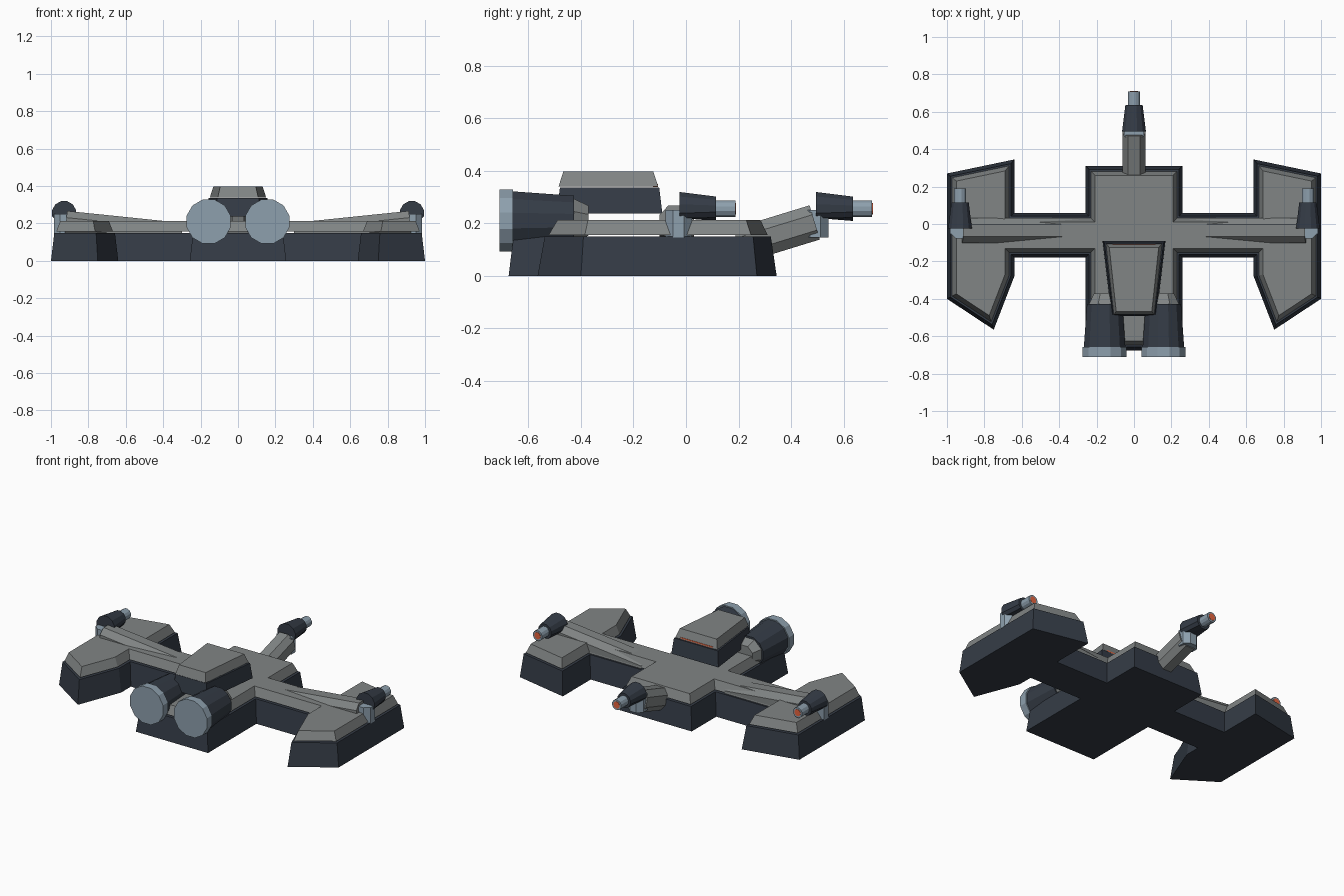
import bpy, bmesh
from math import cos, sin, pi
from mathutils import Vector

if "Cube" in bpy.data.objects:
    bpy.data.objects.remove(bpy.data.objects["Cube"])


def material(name, rgb):
    m = bpy.data.materials.new(name)
    m.diffuse_color = (*rgb, 1)
    m.use_nodes = True
    m.node_tree.nodes["Principled BSDF"].inputs["Base Color"].default_value = m.diffuse_color
    return m


DARK = material("dark_armour", (0.035, 0.045, 0.062))
GREY = material("grey_plate", (0.22, 0.235, 0.235))
STEEL = material("blue_steel", (0.27, 0.35, 0.42))
GLOW = material("orange_glow", (0.8, 0.13, 0.05))


def loft(name, rings, mat):
    """Skin a row of equal-length point rings and cap both ends."""
    bm = bmesh.new()
    vs = [[bm.verts.new(p) for p in r] for r in rings]
    n = len(vs[0])
    for a, b in zip(vs, vs[1:]):
        for i in range(n):
            j = (i + 1) % n
            bm.faces.new((a[i], a[j], b[j], b[i]))
    bm.faces.new(vs[0][::-1])
    bm.faces.new(vs[-1])
    bmesh.ops.recalc_face_normals(bm, faces=bm.faces)
    me = bpy.data.meshes.new(name)
    bm.to_mesh(me)
    bm.free()
    me.materials.append(mat)
    ob = bpy.data.objects.new(name, me)
    bpy.context.collection.objects.link(ob)
    return ob


def inset(poly, d):
    """Move every edge of a clockwise outline inward by d."""
    out = []
    for i, p in enumerate(poly):
        p = Vector(p)
        e1 = (p - Vector(poly[i - 1])).normalized()
        e2 = (Vector(poly[(i + 1) % len(poly)]) - p).normalized()
        n1, n2 = Vector((e1.y, -e1.x)), Vector((e2.y, -e2.x))
        out.append(p + (n1 + n2) * d / (1 + n1.dot(n2)))
    return out


def level(poly, z):
    return [(p[0], p[1], z) for p in poly]


def ring(x, y, z, r, n, floor=-1):
    """Circle facing y, optionally flattened underneath."""
    return [(x + r * cos(2 * pi * (i + .5) / n), y,
             max(floor, z + r * sin(2 * pi * (i + .5) / n))) for i in range(n)]


def arm_ring(centre, side, up, a, b):
    """Bevelled rectangular section, half sizes a and b."""
    c = Vector(centre)
    pts = [(1, .45), (.5, 1), (-.5, 1), (-1, .45), (-1, -.45), (-.5, -1), (.5, -1), (1, -.45)]
    return [c + Vector(side) * u * a + Vector(up) * v * b for u, v in pts]


# Hull: dark sloped base with a bevelled grey plate on top
half = [(.258, .31), (.258, .06), (.64, .06), (.64, .345), (1, .27), (1, -.40),
        (.75, -.565), (.64, -.28), (.64, -.18), (.258, -.18), (.258, -.675)]
outline = half + [(-x, y) for x, y in reversed(half)]
loft("hull_base", [level(outline, 0), level(inset(outline, .018), .15)], DARK)
loft("hull_top_plate", [level(inset(outline, .028), .156),
                        level(inset(outline, .05), .212)], GREY)


# Cockpit: floating tapered cabin, roof and visor strip
def trapezoid(front_w, front_y, back_w, back_y, z):
    return level([(front_w, front_y), (back_w, back_y), (-back_w, back_y), (-front_w, front_y)], z)


loft("cabin", [trapezoid(.168, -.09, .12, -.492, .237),
               trapezoid(.158, -.102, .112, -.48, .336)], DARK)
loft("cabin_roof", [trapezoid(.15, -.106, .108, -.485, .340),
                    trapezoid(.132, -.125, .095, -.467, .397)], GREY)
loft("visor_strip", [trapezoid(.115, -.107, .115, -.125, .338),
                     trapezoid(.115, -.107, .115, -.125, .350)], GLOW)

# Twin engines
for s, tag in ((-1, "left"), (1, "right")):
    x, z = s * .157, .21
    loft("engine_nozzle_" + tag, [ring(x, -.71, z, .122, 12), ring(x, -.658, z, .122, 12)], STEEL)
    loft("engine_body_" + tag, [ring(x, -.658, z, .115, 12), ring(x, -.427, z, .098, 12)], DARK)
    loft("engine_intake_" + tag, [ring(x, -.427, z, .09, 8), ring(x, -.372, z, .062, 8)], GREY)

# Support arms: one rising from the nose, one along each wing
nose_up = Vector((0, -.29, .957))
loft("nose_arm", [arm_ring((0, .20, .114), (1, 0, 0), nose_up, .062, .068),
                  arm_ring((0, .49, .203), (1, 0, 0), nose_up, .062, .068)], GREY)
for s, tag in ((-1, "left"), (1, "right")):
    up = Vector((-s * .1, 0, .995))
    loft("wing_arm_" + tag, [arm_ring((s * .30, -.035, .138), (0, 1, 0), up, .066, .065),
                             arm_ring((s * .92, -.035, .202), (0, 1, 0), up, .066, .065)], GREY)

# Guns: steel mount, tapered dark housing, barrel and glowing muzzle
for x, y, tag in ((0, .495, "nose"), (-.93, -.025, "left"), (.93, -.025, "right")):
    post = [(x + .058 * cos(pi * (i + .5) / 4), y - .003 + .054 * sin(pi * (i + .5) / 4))
            for i in range(8)]
    loft("gun_mount_" + tag, [level(post, .145), level(post, .25)], STEEL)
    loft("gun_housing_" + tag, [ring(x, y, .255, .066, 12, .22),
                                ring(x, y + .14, .255, .048, 12)], DARK)
    loft("gun_barrel_" + tag, [ring(x, y + .13, .255, .033, 12),
                               ring(x, y + .214, .255, .033, 12)], STEEL)
    loft("gun_muzzle_" + tag, [ring(x, y + .20, .255, .022, 12),
                               ring(x, y + .216, .255, .022, 12)], GLOW)
